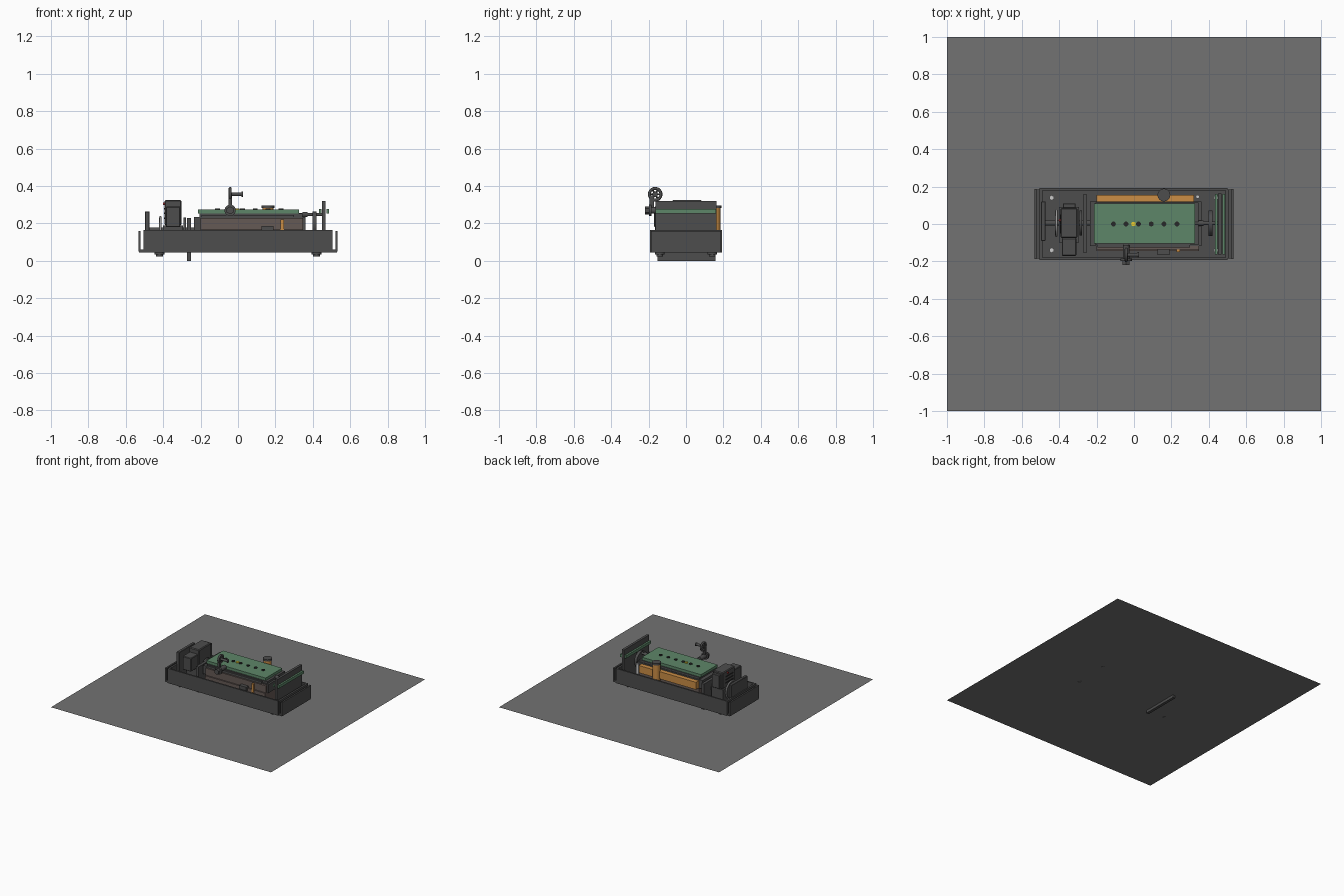
import bpy, bmesh, math
from mathutils import Matrix, Vector

if "Cube" in bpy.data.objects:
    bpy.data.objects.remove(bpy.data.objects["Cube"])


def material(name, rgb):
    m = bpy.data.materials.new(name)
    m.diffuse_color = (*rgb, 1)
    m.use_nodes = True
    m.node_tree.nodes["Principled BSDF"].inputs["Base Color"].default_value = m.diffuse_color
    return m


DARK = material("dark_metal", (0.075, 0.075, 0.075))
GREEN = material("green_panel", (0.11, 0.24, 0.14))
BROWN = material("brown_body", (0.13, 0.10, 0.09))
ORANGE = material("copper", (0.6, 0.27, 0.06))
WHITE = material("bright_steel", (0.7, 0.7, 0.7))
BLACK = material("black", (0.02, 0.02, 0.02))
YELLOW = material("yellow", (0.8, 0.6, 0.03))
RED = material("red", (0.6, 0.03, 0.03))
GREY = material("floor_grey", (0.17, 0.17, 0.17))


def finish(name, bm, mat):
    me = bpy.data.meshes.new(name)
    bm.to_mesh(me)
    bm.free()
    o = bpy.data.objects.new(name, me)
    bpy.context.collection.objects.link(o)
    me.materials.append(mat)
    return o


def box(name, x, y, z, mat=DARK, bevel=0.0):
    """Box from (min, max) ranges."""
    bm = bmesh.new()
    bmesh.ops.create_cube(bm, size=1)
    for v in bm.verts:
        v.co = Vector([(r[0] + r[1]) / 2 + c * (r[1] - r[0]) for c, r in zip(v.co, (x, y, z))])
    o = finish(name, bm, mat)
    if bevel:
        b = o.modifiers.new("bevel", 'BEVEL')
        b.width, b.segments = bevel, 1
    return o


def rod(name, a, b, r, mat=DARK, sides=24):
    """Capped cylinder between two points."""
    a, b = Vector(a), Vector(b)
    bm = bmesh.new()
    rot = (b - a).to_track_quat('Z', 'Y').to_matrix().to_4x4()
    bmesh.ops.create_cone(bm, cap_ends=True, segments=sides, radius1=r, radius2=r,
                          depth=(b - a).length, matrix=Matrix.Translation((a + b) / 2) @ rot)
    for f in bm.faces:
        f.smooth = len(f.verts) == 4
    for e in bm.edges:
        e.smooth = e.calc_face_angle(0) < 0.6
    return finish(name, bm, mat)


def ring(name, centre, R, r, mat):
    """Torus whose axis is x."""
    bpy.ops.mesh.primitive_torus_add(location=centre, rotation=(0, math.pi / 2, 0),
                                     major_radius=R, minor_radius=r,
                                     major_segments=32, minor_segments=8)
    o = bpy.context.object
    o.name = name
    o.data.materials.append(mat)
    bpy.ops.object.shade_smooth()
    return o


# Ground sheet the machine rests on
bm = bmesh.new()
bmesh.ops.create_grid(bm, x_segments=1, y_segments=1, size=1, matrix=Matrix.Translation((0, 0, 0.022)))
finish("ground_sheet", bm, GREY)

# Open tray with double end walls
box("tray_floor", (-0.53, 0.53), (-0.185, 0.185), (0.045, 0.06))
for s, side in ((-1, "front"), (1, "back")):
    box("tray_wall_" + side, (-0.505, 0.5), sorted((s * 0.18, s * 0.192)), (0.045, 0.165))
for s, side in ((-1, "left"), (1, "right")):
    box("tray_end_" + side, sorted((s * 0.49, s * 0.505)), (-0.185, 0.185), (0.05, 0.165))
    box("tray_outer_end_" + side, sorted((s * 0.52, s * 0.533)), (-0.188, 0.188), (0.05, 0.16))
    for t in (-1, 1):
        # Feet with their bolts
        x, y = s * 0.42, t * 0.14
        rod("foot_collar", (x, y, 0.034), (x, y, 0.045), 0.026)
        rod("foot_pad", (x, y, 0.022), (x, y, 0.034), 0.018)
        x = s * 0.44
        rod("floor_bolt", (x, y, 0.06), (x, y, 0.072), 0.014, WHITE, 6)

# Upright plates
box("left_plate", (-0.497, -0.472), (-0.09, 0.12), (0.06, 0.265), DARK, 0.003)
box("bearing_plate", (-0.273, -0.25), (-0.153, 0.158), (0, 0.23))
box("right_plate", (0.449, 0.469), (-0.163, 0.163), (0.06, 0.32))
for x in (0.432, 0.472):
    box("right_plate_strip", (x, x + 0.014), (-0.163, 0.16), (0.253, 0.276), GREEN)

# Drive motor housing
box("motor_housing", (-0.393, -0.302), (-0.075, 0.085), (0.19, 0.325), DARK, 0.006)
box("motor_front_box", (-0.386, -0.308), (-0.17, -0.075), (0.18, 0.29), DARK, 0.004)
box("motor_rear_box", (-0.38, -0.312), (0.085, 0.11), (0.2, 0.31), DARK, 0.003)
box("motor_base", (-0.4, -0.295), (-0.1, 0.09), (0.06, 0.19))
rod("indicator_lamp", (-0.393, 0.02, 0.305), (-0.4, 0.02, 0.305), 0.007, RED, 16)
for z in (0.225, 0.25, 0.275):
    box("motor_vent", (-0.396, -0.393), (-0.05, 0.05), (z, z + 0.008), BLACK)
rod("drive_shaft", (-0.472, 0.005, 0.165), (-0.23, 0.005, 0.165), 0.014)
for x in (-0.415, -0.285):
    rod("drive_disc", (x - 0.007, 0.005, 0.165), (x + 0.007, 0.005, 0.165), 0.066, DARK, 32)
ring("drive_ring", (-0.415, 0.005, 0.165), 0.07, 0.005, WHITE)

# Central chamber and its lid
box("chamber_body", (-0.2, 0.348), (-0.135, 0.118), (0.06, 0.228), BROWN)
box("chamber_rim", (-0.235, 0.36), (-0.118, 0.12), (0.165, 0.235))
box("lid_seat", (-0.205, 0.345), (-0.112, 0.116), (0.235, 0.252))
box("green_lid", (-0.213, 0.325), (-0.105, 0.11), (0.252, 0.274), GREEN)
for x in (-0.11, -0.043, 0.024, 0.092, 0.16, 0.23):
    rod("lid_port", (x, 0, 0.274), (x, 0, 0.279), 0.013, BLACK, 20)
rod("lid_button", (-0.003, 0, 0.274), (-0.003, 0, 0.28), 0.012, YELLOW, 20)

# Rear copper manifold and canister
box("rear_manifold", (-0.2, 0.32), (0.12, 0.156), (0.165, 0.225), ORANGE)
rod("canister", (0.16, 0.155, 0.06), (0.16, 0.155, 0.282), 0.029, ORANGE, 32)
rod("canister_cap", (0.16, 0.155, 0.282), (0.16, 0.155, 0.297), 0.034, DARK, 32)
rod("corner_pin", (0.34, 0.145, 0.06), (0.34, 0.145, 0.23), 0.01, WHITE, 16)

# Front fittings
box("front_bracket", (0.125, 0.19), (-0.165, -0.135), (0.12, 0.185))
box("front_copper_block", (0.226, 0.246), (-0.15, -0.135), (0.12, 0.22), ORANGE)
box("front_rail", (-0.195, 0.3), (-0.125, -0.112), (0.228, 0.245))
box("front_ledge", (-0.2, 0.348), (-0.145, -0.135), (0.1, 0.17), BROWN)

# Hand crank
rod("crank_hub", (-0.042, -0.2, 0.27), (-0.042, -0.112, 0.27), 0.018)
rod("crank_flange", (-0.042, -0.198, 0.27), (-0.042, -0.184, 0.27), 0.03, DARK, 32)
rod("crank_nut", (-0.042, -0.22, 0.27), (-0.042, -0.198, 0.27), 0.021, DARK, 6)
box("crank_arm", (-0.052, -0.032), (-0.195, -0.172), (0.27, 0.35))
ring("crank_wheel", (-0.042, -0.165, 0.356), 0.031, 0.008, DARK)
for k in range(3):
    a = k * math.pi / 3
    d = Vector((0, math.cos(a), math.sin(a))) * 0.031
    c = Vector((-0.042, -0.165, 0.356))
    rod("crank_spoke", c - d, c + d, 0.005, DARK, 10)
rod("crank_handle", (-0.05, -0.165, 0.356), (0.018, -0.165, 0.356), 0.01)
rod("crank_handle_end", (0.018, -0.165, 0.356), (0.026, -0.165, 0.356), 0.014)

# Right-hand shaft and wheel
rod("right_shaft", (0.325, 0.004, 0.248), (0.449, 0.004, 0.248), 0.009)
rod("right_shaft_collar", (0.345, 0.004, 0.248), (0.372, 0.004, 0.248), 0.014)
rod("right_wheel", (0.398, 0.004, 0.195), (0.42, 0.004, 0.195), 0.068, DARK, 32)
